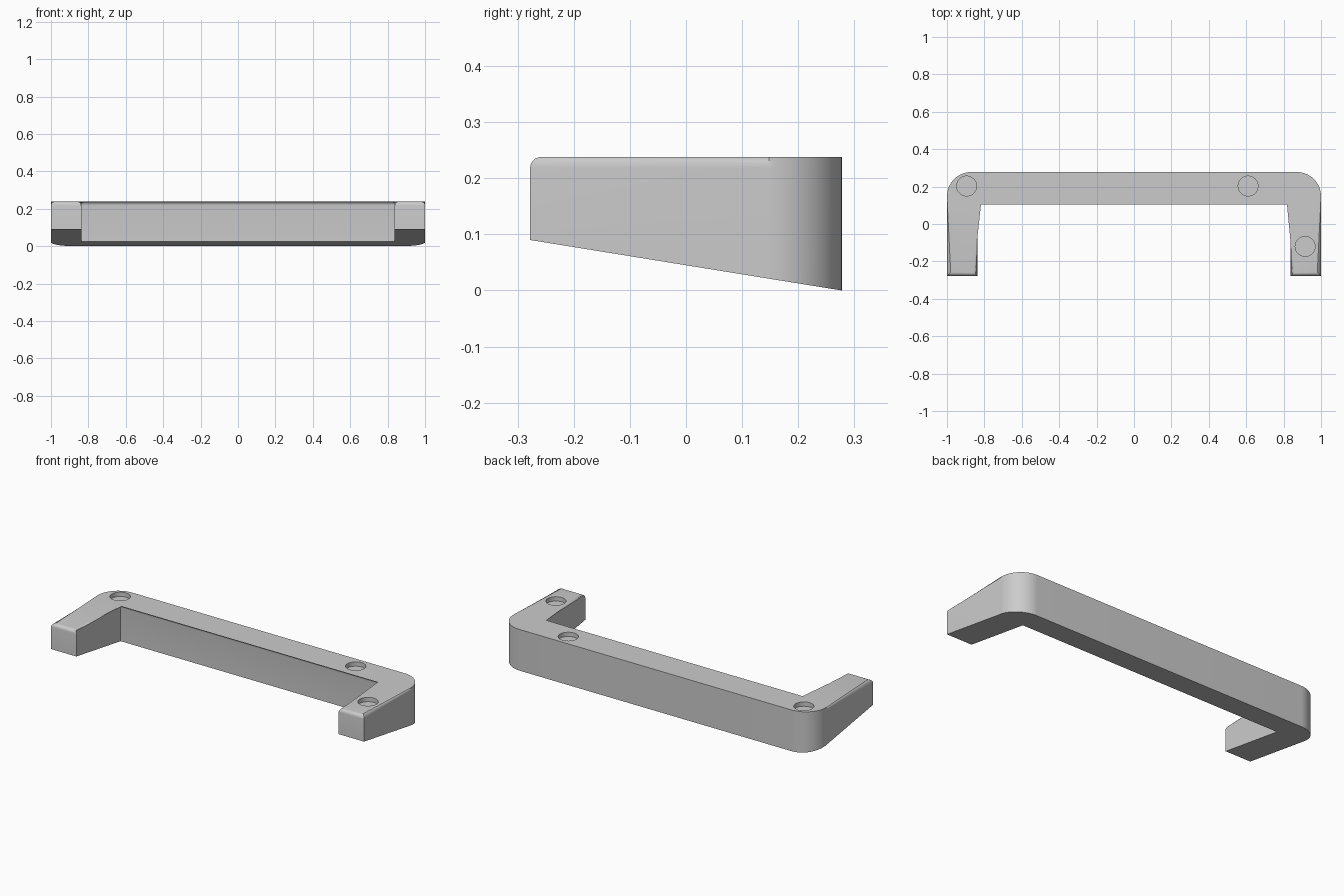
import bpy, bmesh, math

cube = bpy.data.objects.get("Cube")
if cube:
    bpy.data.objects.remove(cube, do_unlink=True)

HALF_X, HALF_Y, TOP = 1.0, 0.278, 0.238
INNER_X, INNER_Y = 0.838, 0.125
CORNER, ROUND, STEPS = 0.13, 0.02, 16
FRONT_RISE = 0.09

grey = bpy.data.materials.new("plain_grey")
grey.use_nodes = True
grey.diffuse_color = (0.6, 0.6, 0.6, 1)
grey.node_tree.nodes["Principled BSDF"].inputs["Base Color"].default_value = (0.6, 0.6, 0.6, 1)


def underside(y):
    """Height of the sloping underside."""
    return FRONT_RISE * (HALF_Y - y) / (2 * HALF_Y)


# U-shaped outline: right half from the tip round to the back, then mirrored
half = [(INNER_X, INNER_Y), (INNER_X, -HALF_Y), (HALF_X, -HALF_Y)]
for i in range(STEPS + 1):
    a = math.pi / 2 * i / STEPS
    half.append((HALF_X - CORNER + CORNER * math.cos(a),
                 HALF_Y - CORNER + CORNER * math.sin(a)))
outline = half + [(-x, y) for x, y in reversed(half)]

# Bracket body with sloping underside and rounded top rim
bm = bmesh.new()
low = [bm.verts.new((x, y, underside(y))) for x, y in outline]
high = [bm.verts.new((x, y, TOP)) for x, y in outline]
bm.faces.new(reversed(low))
top_face = bm.faces.new(high)
for i in range(len(outline)):
    j = (i + 1) % len(outline)
    bm.faces.new((low[i], low[j], high[j], high[i]))
bmesh.ops.bevel(bm, geom=list(top_face.edges), offset=ROUND, offset_type='OFFSET',
                segments=6, profile=0.5, affect='EDGES', clamp_overlap=False)
bmesh.ops.recalc_face_normals(bm, faces=bm.faces)
mesh = bpy.data.meshes.new("bracket_body")
bm.to_mesh(mesh)
bm.free()
mesh.materials.append(grey)
body = bpy.data.objects.new("bracket_body", mesh)
bpy.context.collection.objects.link(body)

# Shallow round recesses in the top
for x, y in [(-0.895, 0.203), (0.61, 0.203), (0.915, -0.12)]:
    bpy.ops.mesh.primitive_cylinder_add(vertices=48, radius=0.053, depth=0.1,
                                        location=(x, y, TOP - 0.025 + 0.05))
    cutter = bpy.context.object
    cutter.name = "recess_cutter"
    cutter.hide_render = True
    cutter.data.materials.append(grey)
    bpy.ops.object.select_all(action='DESELECT')
    body.select_set(True)
    bpy.context.view_layer.objects.active = body
    cut = body.modifiers.new("recess", 'BOOLEAN')
    cut.operation = 'DIFFERENCE'
    cut.solver = 'EXACT'
    cut.object = cutter
    bpy.ops.object.modifier_apply(modifier=cut.name)
    bpy.data.objects.remove(cutter, do_unlink=True)

bpy.ops.object.shade_smooth_by_angle(angle=math.radians(30))
